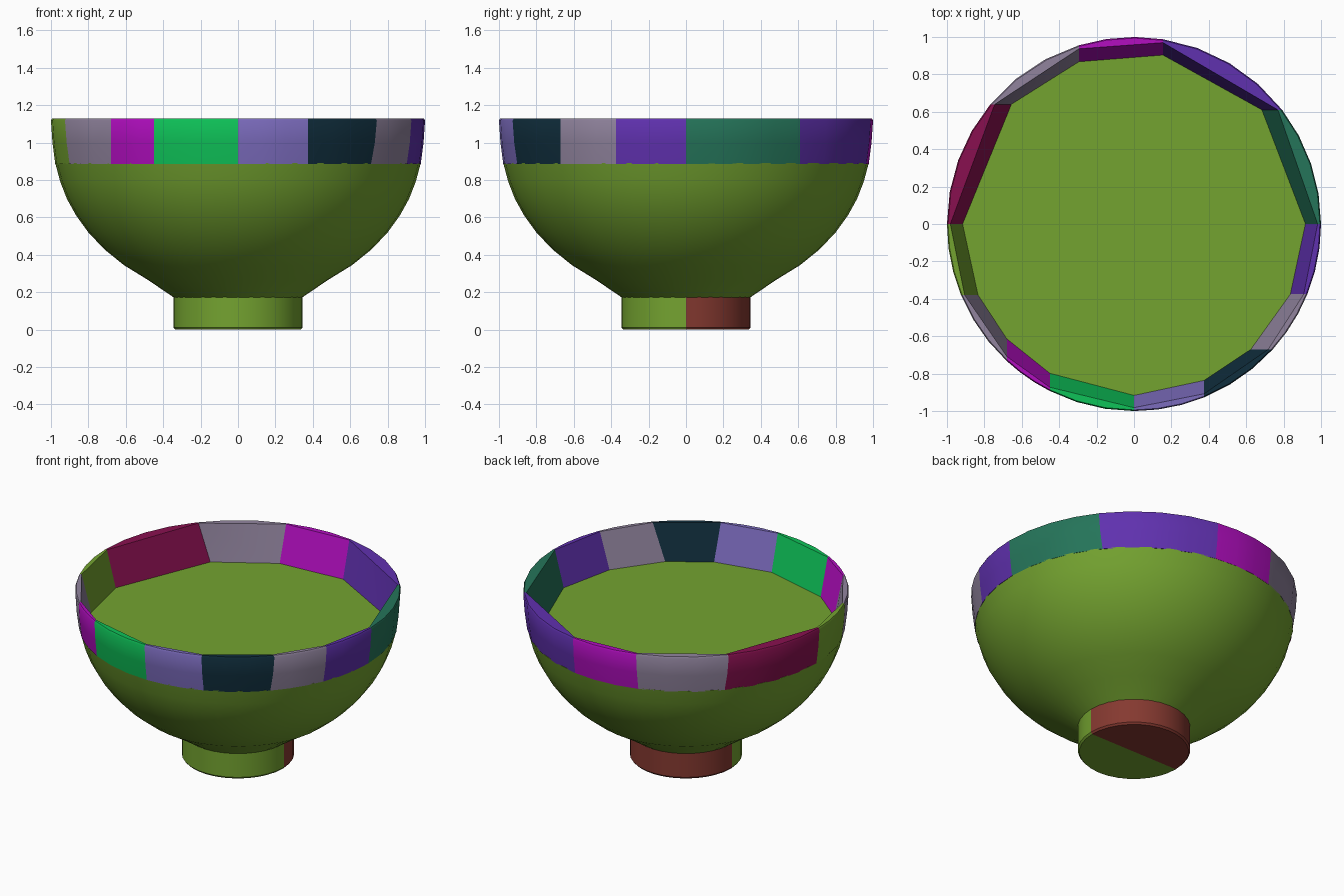
import bpy
import bmesh
from math import sqrt, atan2, sin, cos, tau, radians, ceil

cube = bpy.data.objects.get("Cube")
if cube:
    bpy.data.objects.remove(cube)


def linear(c):
    c /= 255
    return c / 12.92 if c <= 0.04045 else ((c + 0.055) / 1.055) ** 2.4


def material(name, *rgb):
    colour = [linear(c) for c in rgb] + [1]
    mat = bpy.data.materials.new(name)
    mat.use_nodes = True
    mat.diffuse_color = colour
    mat.node_tree.nodes["Principled BSDF"].inputs["Base Color"].default_value = colour
    return mat


olive = material("olive green", 116, 163, 48)
brown = material("red brown", 133, 57, 48)
green = material("bright green", 14, 194, 88)
magenta = material("magenta", 178, 14, 192)
purple = material("purple", 96, 49, 175)
teal = material("teal", 37, 117, 90)
maroon = material("maroon", 137, 16, 80)
mauve = material("mauve grey", 145, 132, 158)
lavender = material("lavender", 124, 108, 190)
navy = material("dark teal", 16, 46, 61)


def add_object(name, bm, mats, angle=30):
    bmesh.ops.recalc_face_normals(bm, faces=bm.faces)
    mesh = bpy.data.meshes.new(name)
    bm.to_mesh(mesh)
    bm.free()
    for mat in mats:
        mesh.materials.append(mat)
    obj = bpy.data.objects.new(name, mesh)
    bpy.context.collection.objects.link(obj)
    bpy.ops.object.select_all(action="DESELECT")
    obj.select_set(True)
    bpy.context.view_layer.objects.active = obj
    bpy.ops.object.shade_smooth_by_angle(angle=radians(angle))
    return obj


def bridge(bm, a, b):
    for i in range(len(a) - 1):
        bm.faces.new((a[i], a[i + 1], b[i + 1], b[i]))


def lathe(profile, sides):
    bm = bmesh.new()
    rings = [[bm.verts.new((r * cos(tau * i / sides), r * sin(tau * i / sides), z))
              for i in range(sides)] for r, z in profile]
    for a, b in zip(rings, rings[1:]):
        bridge(bm, a + a[:1], b + b[:1])
    bm.faces.new(rings[0])
    bm.faces.new(rings[-1])
    return bm


# Bowl body, closed by a flat surface below the rim
body = [(0.34, 0.17), (0.48, 0.265), (0.61, 0.345), (0.715, 0.43), (0.80, 0.52),
        (0.865, 0.61), (0.915, 0.70), (0.95, 0.79), (0.977, 0.89)]
add_object("bowl_body", lathe(body, 40), [olive])

# Foot, split into two colours front and back
bm = lathe([(0.335, 0), (0.345, 0.012), (0.345, 0.19)], 32)
bmesh.ops.bisect_plane(bm, geom=bm.verts[:] + bm.edges[:] + bm.faces[:],
                       plane_co=(0, 0, 0), plane_no=(0, 1, 0))
for face in bm.faces:
    face.material_index = int(face.calc_center_median().y > 0)
add_object("foot", bm, [olive, brown])

# Rim blocks: each starts at an axis-aligned cut (axis, offset, side) and runs anticlockwise
cuts = [("y", 0, 1, teal), ("y", 0.61, 1, purple), ("x", 0.155, 1, magenta),
        ("x", -0.295, 1, mauve), ("y", 0.64, -1, maroon), ("y", 0, -1, olive),
        ("y", -0.38, -1, mauve), ("x", -0.68, -1, magenta), ("x", -0.45, -1, green),
        ("x", 0, -1, lavender), ("x", 0.375, -1, navy), ("y", -0.67, 1, mauve),
        ("y", -0.375, 1, purple)]


def cut_point(cut, radius):
    axis, offset, side, _ = cut
    other = side * sqrt(radius * radius - offset * offset)
    return (offset, other) if axis == "x" else (other, offset)


def arc(bm, start, end, radius, z, steps):
    a = atan2(*reversed(cut_point(start, radius)))
    b = atan2(*reversed(cut_point(end, radius)))
    span = (b - a) % tau
    return [bm.verts.new((radius * cos(a + span * i / steps),
                          radius * sin(a + span * i / steps), z))
            for i in range(steps + 1)]


for n, start in enumerate(cuts):
    end = cuts[(n + 1) % len(cuts)]
    bm = bmesh.new()
    steps = 4 if n in (0, 1, 4) else 3
    rows = [arc(bm, start, end, r, z, steps)
            for r, z in ((0.977, 0.885), (0.992, 1.0), (1.0, 1.118), (0.994, 1.13))]
    for low, high in zip(rows, rows[1:]):
        bridge(bm, low, high)
    # Straight inner wall leaning outward, with the top filling out to the arc
    bottom = [bm.verts.new((*cut_point(c, 0.915), 0.885)) for c in (start, end)]
    top = [bm.verts.new((*cut_point(c, 0.982), 1.13)) for c in (start, end)]
    bridge(bm, bottom, top)
    bm.faces.new(rows[-1] + top[::-1])
    bm.faces.new(rows[0] + bottom[::-1])
    for side in (0, -1):
        bm.faces.new([bottom[side]] + [row[side] for row in rows] + [top[side]])
    add_object(f"rim_block_{n + 1}", bm, [start[3]], 35)
